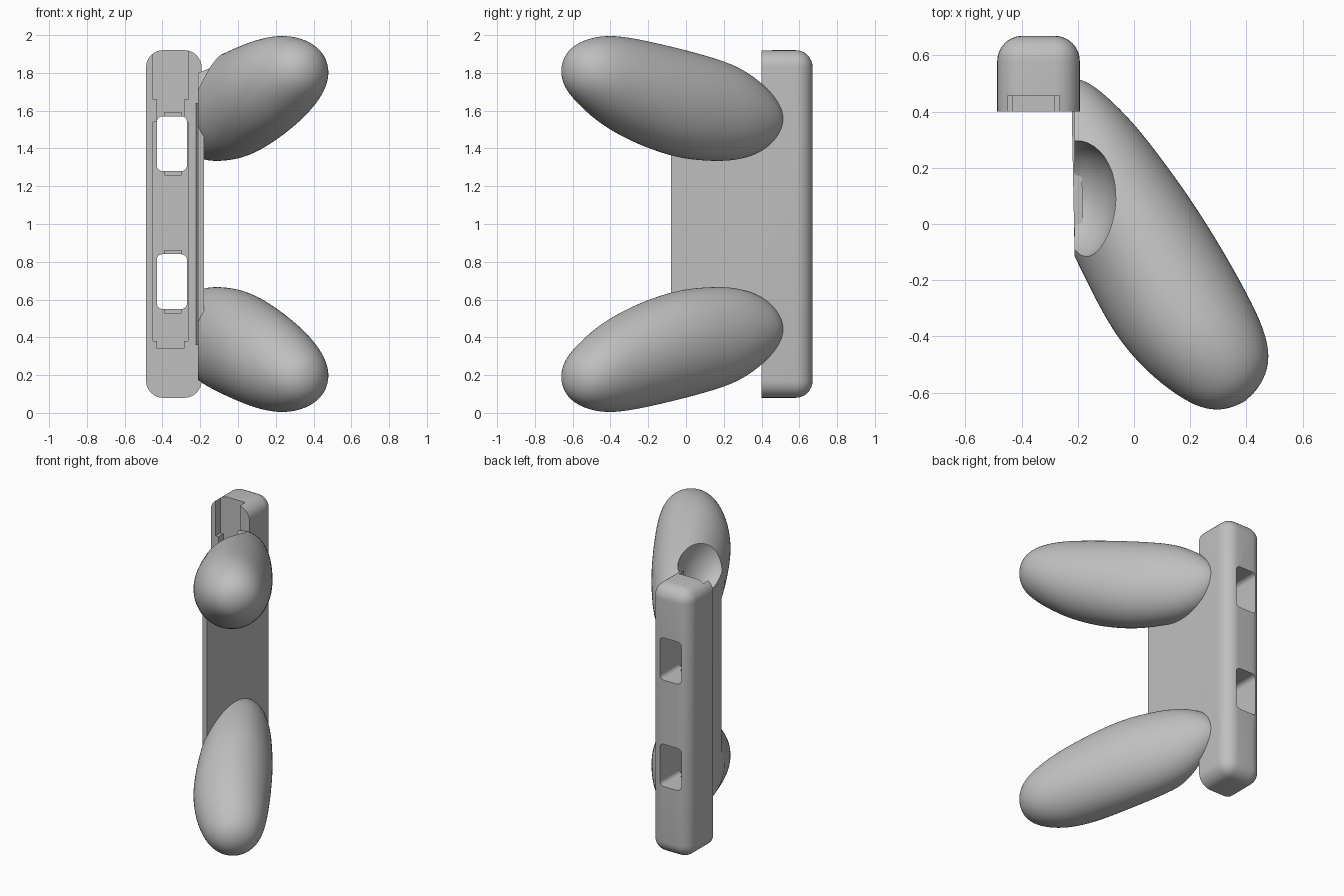
import bpy, bmesh, math
from mathutils import Vector

cube = bpy.data.objects.get("Cube")
if cube:
    bpy.data.objects.remove(cube, do_unlink=True)

grey = bpy.data.materials.new("matte grey")
grey.use_nodes = True
colour = (0.52, 0.52, 0.52, 1)
grey.diffuse_color = colour
grey.node_tree.nodes["Principled BSDF"].inputs["Base Color"].default_value = colour


def make_object(name, bm):
    bmesh.ops.recalc_face_normals(bm, faces=bm.faces)
    mesh = bpy.data.meshes.new(name)
    bm.to_mesh(mesh)
    bm.free()
    obj = bpy.data.objects.new(name, mesh)
    mesh.materials.append(grey)
    bpy.context.collection.objects.link(obj)
    return obj


def box(name, x, y, z, radius=0.0, keep=None):
    """Box between limits; edges for which keep(edge) holds are rounded."""
    bm = bmesh.new()
    bmesh.ops.create_cube(bm, size=1)
    for v in bm.verts:
        v.co = [r[0] if c < 0 else r[1] for c, r in zip(v.co, (x, y, z))]
    if radius:
        edges = [e for e in bm.edges if keep(e)]
        bmesh.ops.bevel(bm, geom=edges, offset=radius, segments=8,
                        profile=0.5, affect='EDGES', clamp_overlap=True)
    return make_object(name, bm)


def apply_all(obj):
    bpy.ops.object.select_all(action='DESELECT')
    obj.select_set(True)
    bpy.context.view_layer.objects.active = obj
    for m in list(obj.modifiers):
        bpy.ops.object.modifier_apply(modifier=m.name)


def cut(obj, cutter):
    m = obj.modifiers.new("cut", 'BOOLEAN')
    m.operation, m.solver, m.object = 'DIFFERENCE', 'EXACT', cutter
    apply_all(obj)
    bpy.data.objects.remove(cutter, do_unlink=True)


def smooth(obj, degrees=35):
    apply_all(obj)
    bpy.ops.object.shade_smooth_by_angle(angle=math.radians(degrees))


# Rail bar, rounded everywhere except around its flat front
FRONT, BACK = 0.40, 0.67
bar = box("rail_bar", (-0.487, -0.193), (FRONT, BACK), (0.08, 1.92), 0.09,
          lambda e: not all(v.co.y < FRONT + 0.01 for v in e.verts))

# Stepped channel in the front, open at the top
for x, z in (((-0.45, -0.265), (1.66, 2.0)),
             ((-0.43, -0.285), (0.34, 1.70)),
             ((-0.449, -0.266), (0.38, 1.54))):
    cut(bar, box("channel_cutter", x, (0.3, 0.455), z))

# Two through windows with shallow notches
for low in (0.55, 1.28):
    cut(bar, box("window_cutter", (-0.43, -0.27), (0.2, 0.9), (low, low + 0.29), 0.03,
                 lambda e: abs(e.verts[0].co.y - e.verts[1].co.y) > 0.1))
    cut(bar, box("notch_cutter", (-0.39, -0.30), (0.3, 0.49), (low - 0.02, low + 0.31)))
smooth(bar)

# Connecting plate, leaning slightly outwards to the front
bm = bmesh.new()
profile = [(-0.222, 0.42), (-0.19, 0.42), (-0.18, -0.08), (-0.212, -0.08)]
face = bm.faces.new([bm.verts.new((x, y, 0.36)) for x, y in profile])
top = bmesh.ops.extrude_face_region(bm, geom=[face])["geom"]
bmesh.ops.translate(bm, vec=(0, 0, 1.28),
                    verts=[g for g in top if isinstance(g, bmesh.types.BMVert)])
make_object("connecting_plate", bm)

# Grip sections: distance along, side limits, height limits
SECTIONS = [
    (-0.56, -0.02, 0.10, 1.50, 1.62),
    (-0.52, -0.09, 0.14, 1.43, 1.68),
    (-0.44, -0.14, 0.17, 1.37, 1.76),
    (-0.30, -0.19, 0.20, 1.33, 1.845),
    (-0.14, -0.225, 0.212, 1.33, 1.89),
    (0.03, -0.25, 0.22, 1.345, 1.93),
    (0.20, -0.27, 0.217, 1.395, 1.965),
    (0.33, -0.274, 0.21, 1.445, 1.988),
    (0.47, -0.252, 0.198, 1.51, 2.003),
    (0.59, -0.212, 0.178, 1.59, 1.987),
    (0.68, -0.165, 0.135, 1.665, 1.95),
    (0.73, -0.10, 0.06, 1.73, 1.89),
]
ALONG = Vector((0.55, -0.835, 0))
ACROSS = Vector((0.835, 0.55, 0))
SIDES = 24


def grip(name, upper):
    bm = bmesh.new()
    rings = []
    for u, v0, v1, z0, z1 in SECTIONS:
        ring = []
        for i in range(SIDES):
            a = 2 * math.pi * i / SIDES
            p = ALONG * u + ACROSS * ((v0 + v1) / 2 + (v1 - v0) / 2 * math.cos(a))
            p.z = (z0 + z1) / 2 + (z1 - z0) / 2 * math.sin(a)
            if not upper:
                p.z = 2 - p.z
            ring.append(bm.verts.new(p))
        rings.append(ring)
    for a, b in zip(rings, rings[1:]):
        for i in range(SIDES):
            j = (i + 1) % SIDES
            bm.faces.new((a[i], a[j], b[j], b[i]))
    # Close both ends with a slightly domed fan
    for ring, push in ((rings[0], -0.01), (rings[-1], 0.017)):
        mid = sum((v.co for v in ring), Vector()) / SIDES + ALONG * push
        pole = bm.verts.new(mid)
        for i in range(SIDES):
            bm.faces.new((ring[i], ring[(i + 1) % SIDES], pole))
    obj = make_object(name, bm)
    sub = obj.modifiers.new("round", 'SUBSURF')
    sub.levels = sub.render_levels = 2
    apply_all(obj)
    # Flat inner side against the plate
    cut(obj, box("side_cutter", (-1.5, -0.212), (-1, 1), (-1, 3)))
    return obj


lower_grip = grip("lower_grip", False)
smooth(lower_grip)
upper_grip = grip("upper_grip", True)

# Finger scoop in the upper grip
bm = bmesh.new()
bmesh.ops.create_uvsphere(bm, u_segments=40, v_segments=24, radius=1)
for v in bm.verts:
    v.co = (-0.21 + 0.15 * v.co.x, 0.085 + 0.215 * v.co.y, 1.84 + 0.22 * v.co.z)
cut(upper_grip, make_object("scoop_cutter", bm))
smooth(upper_grip)
